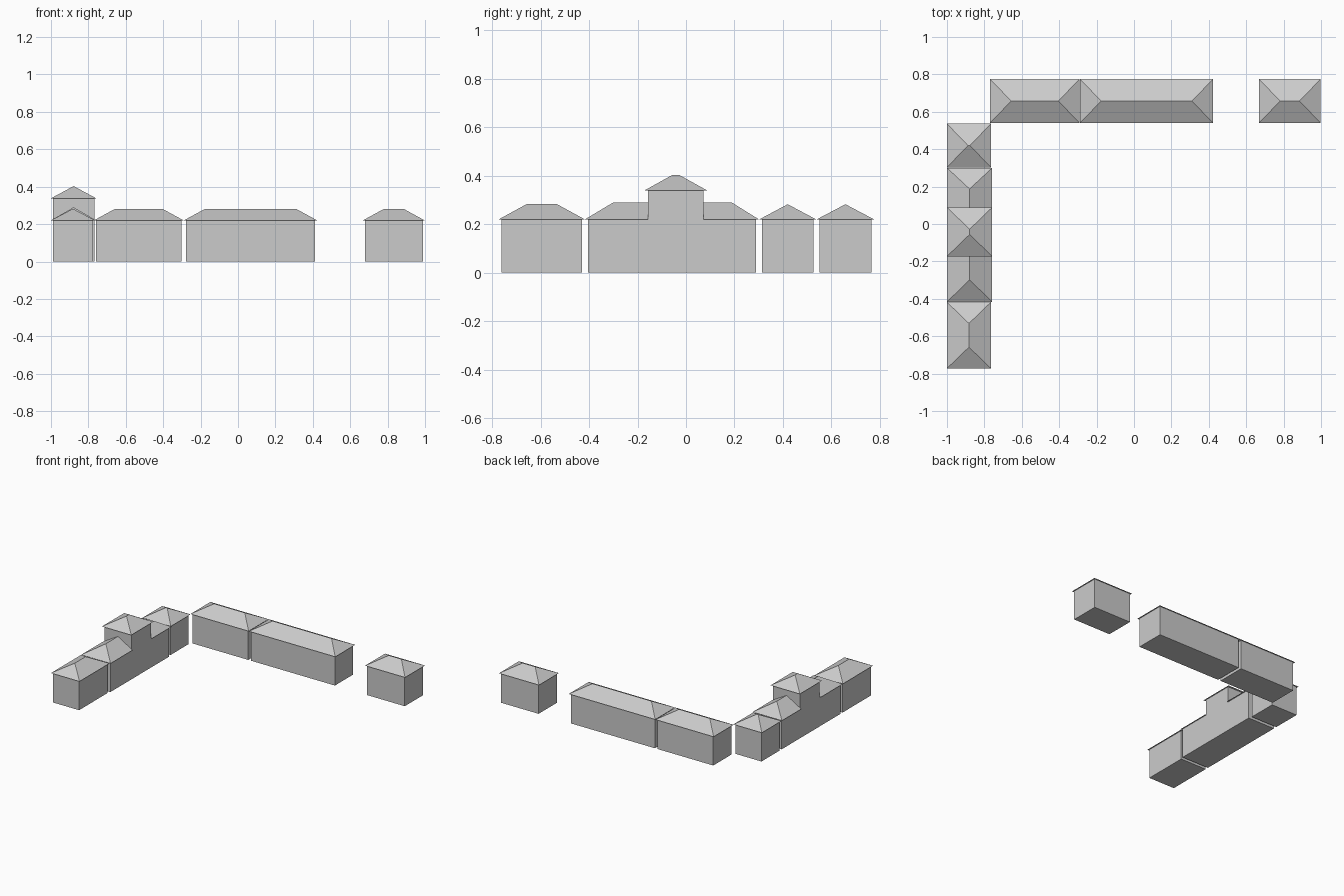
import bpy

if "Cube" in bpy.data.objects:
    bpy.data.objects.remove(bpy.data.objects["Cube"])


def mesh_object(name, verts, faces):
    mesh = bpy.data.meshes.new(name)
    mesh.from_pydata(verts, [], faces)
    mesh.validate()
    obj = bpy.data.objects.new(name, mesh)
    bpy.context.collection.objects.link(obj)
    return obj


def prism_x(name, profile, x0, x1):
    """Extrude a closed (y, z) profile along x."""
    n = len(profile)
    verts = [(x, y, z) for x in (x0, x1) for y, z in profile]
    faces = [tuple(reversed(range(n))), tuple(range(n, 2 * n))]
    faces += [(i, (i + 1) % n, n + (i + 1) % n, n + i) for i in range(n)]
    return mesh_object(name, verts, faces)


def roof(name, x0, x1, y0, y1, z0, z1, hips=(True, True)):
    """Ridge roof along the longer side; each end is hipped or a plain gable."""
    along_y = hips != (True, True) or (y1 - y0) > (x1 - x0)
    a0, a1, b0, b1 = (y0, y1, x0, x1) if along_y else (x0, x1, y0, y1)
    mid = (b0 + b1) / 2
    inset = min((b1 - b0) / 2 - 0.004, (a1 - a0) / 2 - 0.001)
    r0 = a0 + (inset if hips[0] else 0)
    r1 = a1 - (inset if hips[1] else 0)
    pts = [(a0, b0, z0), (a1, b0, z0), (a1, b1, z0), (a0, b1, z0),
           (r0, mid, z1), (r1, mid, z1)]
    faces = [(3, 2, 1, 0), (0, 1, 5, 4), (1, 2, 5), (2, 3, 4, 5), (3, 0, 4)]
    if along_y:
        pts = [(b, a, z) for a, b, z in pts]
        faces = [tuple(reversed(f)) for f in faces]
    return mesh_object(name, pts, faces)


EAVE, RIDGE, LIP = 0.22, 0.282, 0.01

# Simple blocks: one box of walls under one hipped roof
blocks = {
    "back_left_block": (-0.77, -0.291, 0.54, 0.775),
    "back_long_block": (-0.289, 0.423, 0.54, 0.775),
    "back_right_block": (0.668, 0.998, 0.54, 0.775),
    "corner_block": (-1.0, -0.765, 0.303, 0.536),
    "front_block": (-1.0, -0.765, -0.772, -0.418),
}
for name, (x0, x1, y0, y1) in blocks.items():
    wy0, wy1 = y0 + LIP, y1 - LIP
    prism_x(name + "_walls", [(wy0, 0), (wy1, 0), (wy1, EAVE), (wy0, EAVE)],
            x0 + LIP, x1 - LIP)
    roof(name + "_roof", x0, x1, y0, y1, EAVE, RIDGE)

# Gatehouse: long wall body with a raised tower flush with its faces
TOP = 0.338
S, N = -0.157, 0.073
prism_x("gatehouse_walls",
        [(-0.405, 0), (0.288, 0), (0.288, EAVE), (N, EAVE),
         (N, TOP), (S, TOP), (S, EAVE), (-0.405, EAVE)], -0.99, -0.768)

# Gatehouse roofs: hipped outside, butting against the tower inside
gx = (-1.0, -0.758)
roof("gatehouse_south_roof", *gx, -0.416, S, EAVE, 0.29, (True, False))
roof("gatehouse_north_roof", *gx, N, 0.3, EAVE, 0.29, (False, True))
roof("tower_roof", *gx, -0.173, 0.089, TOP, 0.403)
